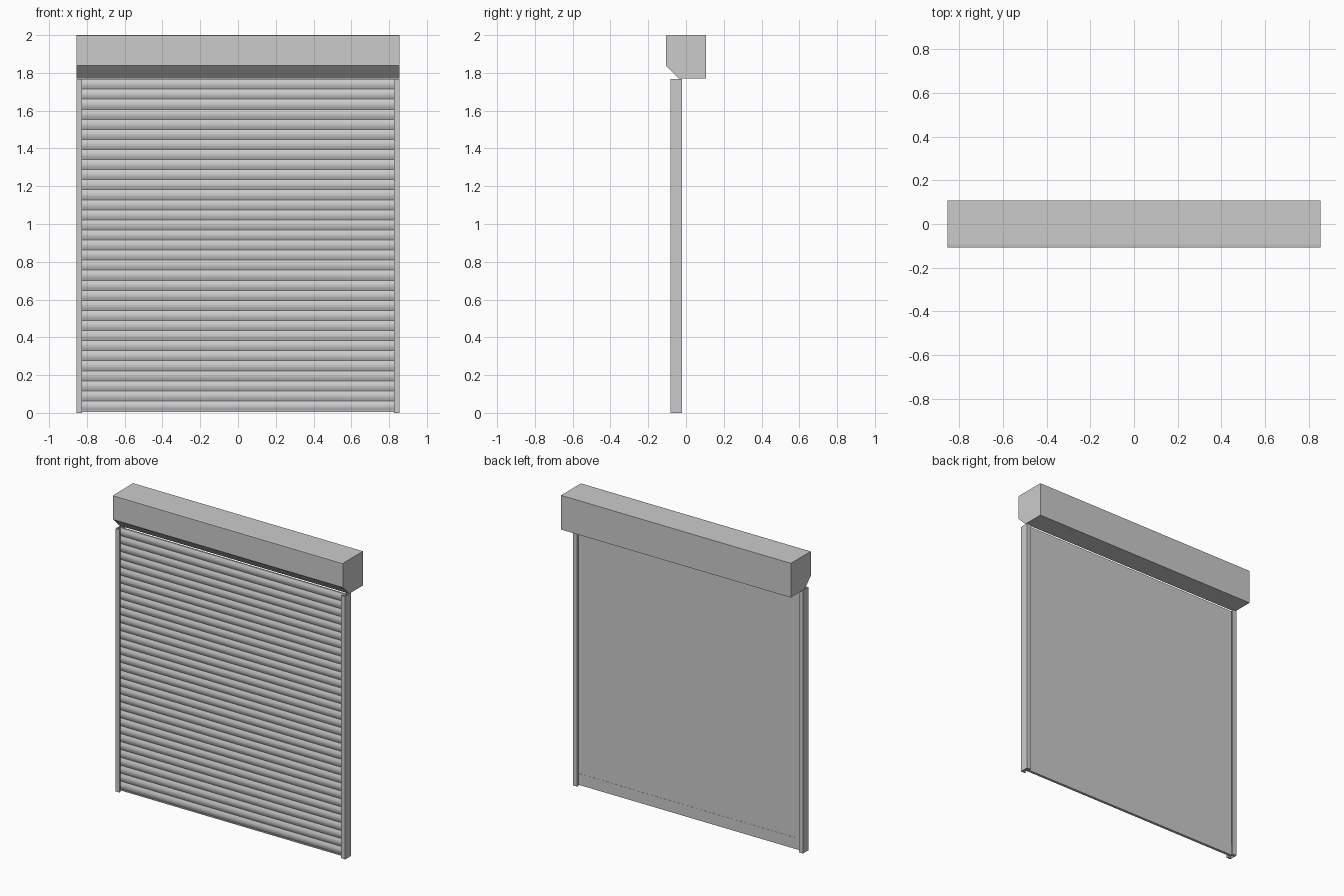
import bpy, bmesh, math

if "Cube" in bpy.data.objects:
    bpy.data.objects.remove(bpy.data.objects["Cube"])

W = 0.855          # half width
H = 1.767          # top of guides and curtain


def extrude(name, profile, axis, a, b, smooth=False):
    """Extrude a closed 2D profile: axis 'x' takes (y, z), axis 'z' takes (x, y)."""
    def place(p, t):
        return (t, p[0], p[1]) if axis == 'x' else (p[0], p[1], t)
    bm = bmesh.new()
    ends = [[bm.verts.new(place(p, t)) for p in profile] for t in (a, b)]
    n = len(profile)
    for i in range(n):
        j = (i + 1) % n
        bm.faces.new((ends[0][i], ends[0][j], ends[1][j], ends[1][i]))
    for ring in ends:
        bm.faces.new(ring)
    bmesh.ops.recalc_face_normals(bm, faces=bm.faces)
    mesh = bpy.data.meshes.new(name)
    bm.to_mesh(mesh)
    bm.free()
    obj = bpy.data.objects.new(name, mesh)
    bpy.context.collection.objects.link(obj)
    if smooth:
        bpy.ops.object.select_all(action='DESELECT')
        obj.select_set(True)
        bpy.context.view_layer.objects.active = obj
        bpy.ops.object.shade_smooth_by_angle(angle=math.radians(30))
    return obj


# Roller housing with a chamfered lower front
extrude("housing", [(-0.095, 2.0), (0.107, 2.0), (0.107, 1.77),
                    (-0.03, 1.77), (-0.095, 1.826)], 'x', -W, W)

# Thin front cover, its top edge slightly eased
extrude("front_cover", [(-0.095, 2.0), (-0.095, 1.826), (-0.03, 1.77),
                        (-0.038, 1.77), (-0.107, 1.838), (-0.107, 1.998)],
        'x', -W, W)

# U-shaped side guides opening towards the curtain
for side, s in (("left", -1), ("right", 1)):
    u = [(W, -0.082), (W, -0.022), (0.825, -0.022), (0.825, -0.034),
         (0.848, -0.034), (0.848, -0.07), (0.825, -0.07), (0.825, -0.082)]
    extrude(side + "_guide", [(s * x, y) for x, y in u], 'z', 0, H)

# Curtain: flat back, row of convex slats on the front
SLATS, STEPS, Z0 = 33, 6, 0.08
BACK, VALLEY, BULGE = -0.043, -0.054, 0.008
pitch = (H - 0.01) / SLATS


def slat_front(z_low, z_high):
    return [(VALLEY - BULGE * math.sin(math.pi * k / STEPS),
             z_low + (z_high - z_low) * k / STEPS) for k in range(STEPS + 1)]


front = []
for i in range(SLATS):
    arc = slat_front(0.01 + i * pitch, 0.01 + (i + 1) * pitch)
    front += arc if i == 0 else arc[1:]
extrude("slat_curtain", [(BACK, 0.01)] + front + [(BACK, H)],
        'x', -0.84, 0.84, smooth=True)

# Bottom rail
extrude("bottom_rail", [(-0.06, 0.004), (-0.042, 0.004), (-0.042, Z0),
                        (-0.05, Z0), (-0.05, 0.012), (-0.06, 0.012)],
        'x', -0.84, 0.84)
